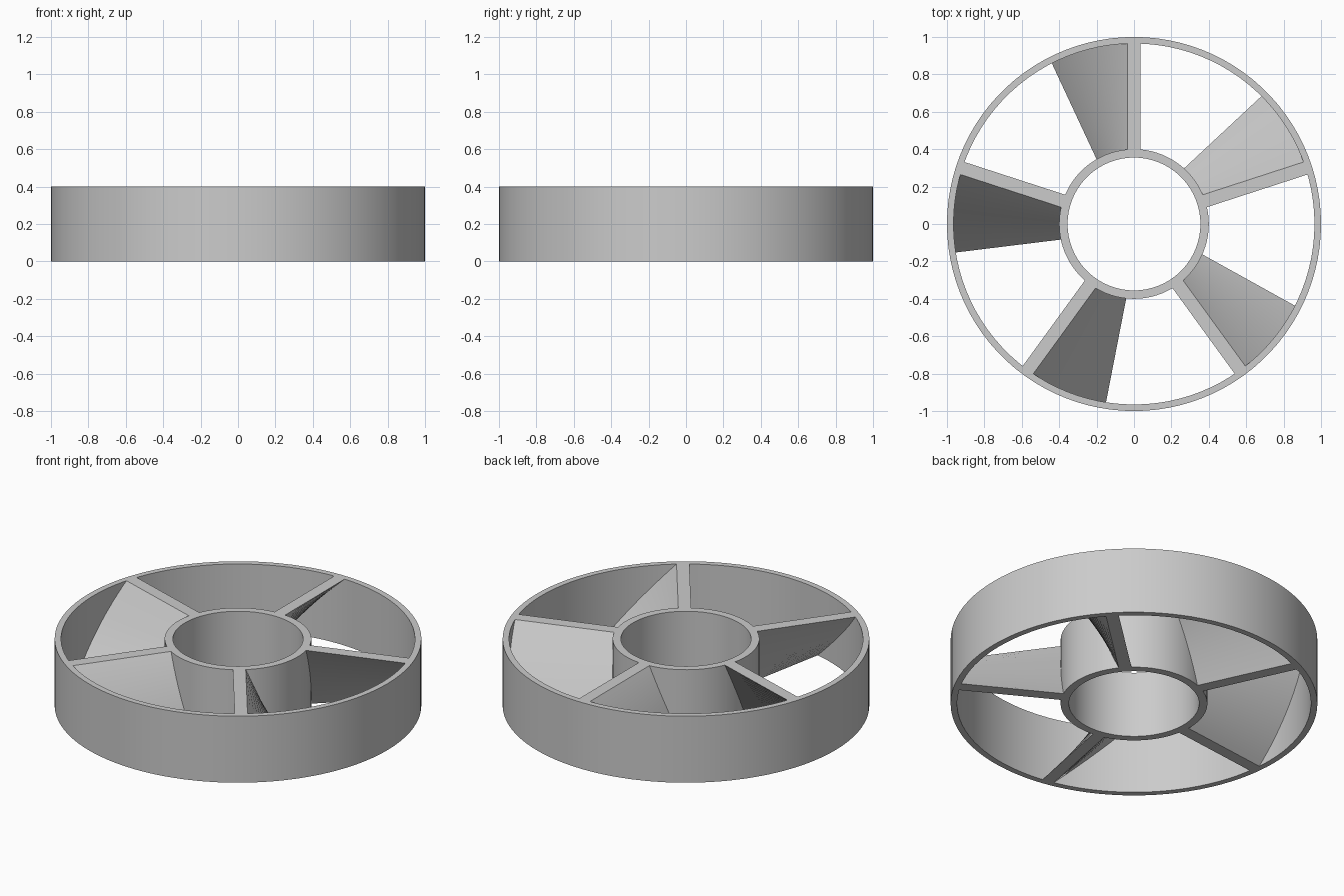
import bpy, bmesh, math

if "Cube" in bpy.data.objects:
    bpy.data.objects.remove(bpy.data.objects["Cube"], do_unlink=True)

HEIGHT = 0.4
BLADES = 5
TWIST = math.radians(25)
SLICES = 20

grey = bpy.data.materials.new("plain grey")
grey.use_nodes = True
grey.diffuse_color = (0.6, 0.6, 0.6, 1)
grey.node_tree.nodes["Principled BSDF"].inputs["Base Color"].default_value = grey.diffuse_color


def finish(name, bm):
    """Turn a bmesh into a smooth object with sharp rims."""
    bmesh.ops.recalc_face_normals(bm, faces=bm.faces)
    mesh = bpy.data.meshes.new(name)
    bm.to_mesh(mesh)
    bm.free()
    mesh.materials.append(grey)
    obj = bpy.data.objects.new(name, mesh)
    bpy.context.collection.objects.link(obj)
    bpy.ops.object.select_all(action='DESELECT')
    obj.select_set(True)
    bpy.context.view_layer.objects.active = obj
    bpy.ops.object.shade_smooth_by_angle(angle=math.radians(30))
    return obj


def tube(name, inner, outer, segments=100):
    """Upright ring with a rectangular cross-section."""
    profile = [(inner, 0), (outer, 0), (outer, HEIGHT), (inner, HEIGHT)]
    bm = bmesh.new()
    verts = [bm.verts.new((r, 0, z)) for r, z in profile]
    edges = [bm.edges.new((verts[i - 1], verts[i])) for i in range(4)]
    bmesh.ops.spin(bm, geom=verts + edges, cent=(0, 0, 0), axis=(0, 0, 1),
                   angle=math.tau, steps=segments, use_merge=True)
    bmesh.ops.remove_doubles(bm, verts=bm.verts, dist=1e-5)
    return finish(name, bm)


def blade(name, heading, start=0.378, end=0.97, half=0.035):
    """Flat bar swept upward while turning back about the hub axis."""
    bm = bmesh.new()
    rows = []
    for s in range(SLICES + 1):
        t = s / SLICES
        a = heading + TWIST * (1 - t)
        c, n = math.cos(a), math.sin(a)
        corners = [(start, -half), (end, -half), (end, half), (start, half)]
        rows.append([bm.verts.new((u * c - v * n, u * n + v * c, HEIGHT * t))
                     for u, v in corners])
    for low, high in zip(rows, rows[1:]):
        for i in range(4):
            bm.faces.new((low[i - 1], low[i], high[i], high[i - 1]))
    bm.faces.new(rows[0])
    bm.faces.new(rows[-1])
    return finish(name, bm)


# Rim and hub
tube("outer_rim", 0.965, 1.0)
tube("hub", 0.355, 0.4)

# Twisted blades joining hub and rim
for k in range(BLADES):
    blade(f"blade_{k + 1}", math.pi / 2 + k * math.tau / BLADES)
